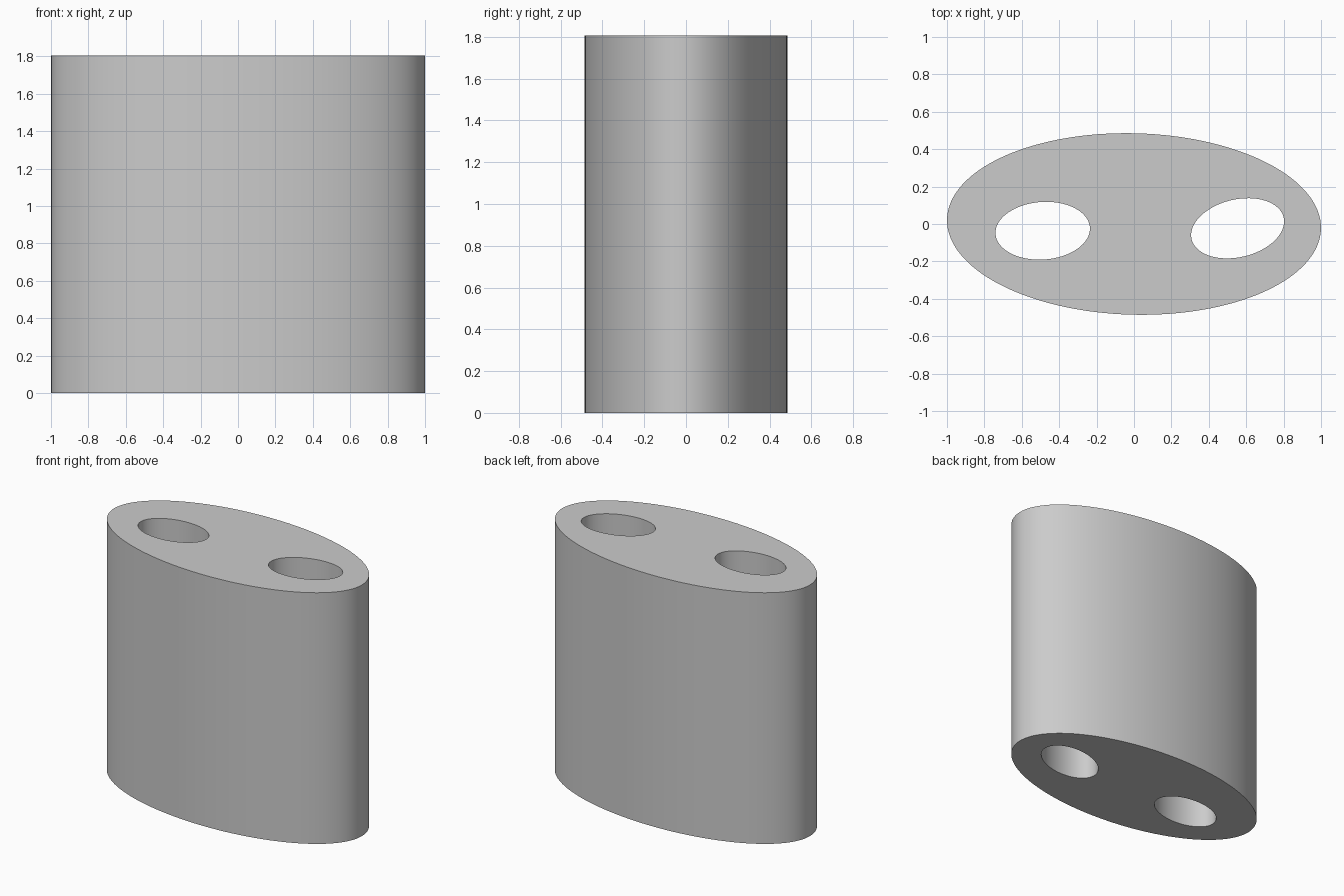
import bpy
import math

cube = bpy.data.objects.get("Cube")
if cube:
    bpy.data.objects.remove(cube, do_unlink=True)

HEIGHT = 1.805

grey = bpy.data.materials.new("light_grey")
grey.use_nodes = True
grey.diffuse_color = (0.6, 0.6, 0.6, 1)
grey.node_tree.nodes["Principled BSDF"].inputs["Base Color"].default_value = grey.diffuse_color


def add_ellipse(curve, centre, radii, angle, sides):
    """Add a closed, tilted ellipse to the profile."""
    spline = curve.splines.new('POLY')
    spline.points.add(sides - 1)
    spline.use_cyclic_u = True
    for i, point in enumerate(spline.points):
        t = 2 * math.pi * i / sides
        u, v = radii[0] * math.cos(t), radii[1] * math.sin(t)
        point.co = (centre[0] + u * math.cos(angle) - v * math.sin(angle),
                    centre[1] + u * math.sin(angle) + v * math.cos(angle), 0, 1)


# Oval profile with two oval through holes
profile = bpy.data.curves.new("oval_block", 'CURVE')
profile.dimensions = '2D'
profile.fill_mode = 'BOTH'
profile.extrude = HEIGHT / 2
add_ellipse(profile, (0, 0), (1.0, 0.485), -0.026, 128)
add_ellipse(profile, (-0.488, -0.036), (0.253, 0.154), 0.07, 64)
add_ellipse(profile, (0.554, -0.023), (0.253, 0.154), 0.234, 64)

# Extruded block standing on the ground
block = bpy.data.objects.new("oval_block", profile)
bpy.context.collection.objects.link(block)
block.location.z = HEIGHT / 2
bpy.ops.object.select_all(action='DESELECT')
block.select_set(True)
bpy.context.view_layer.objects.active = block
bpy.ops.object.convert(target='MESH')
block = bpy.context.object

# Weld the caps to the walls, and face everything outward
bpy.ops.object.mode_set(mode='EDIT')
bpy.ops.mesh.select_all(action='SELECT')
bpy.ops.mesh.remove_doubles(threshold=0.0001)
bpy.ops.mesh.normals_make_consistent(inside=False)
bpy.ops.object.mode_set(mode='OBJECT')
block.data.materials.clear()
block.data.materials.append(grey)
bpy.ops.object.shade_smooth_by_angle(angle=math.radians(30))
